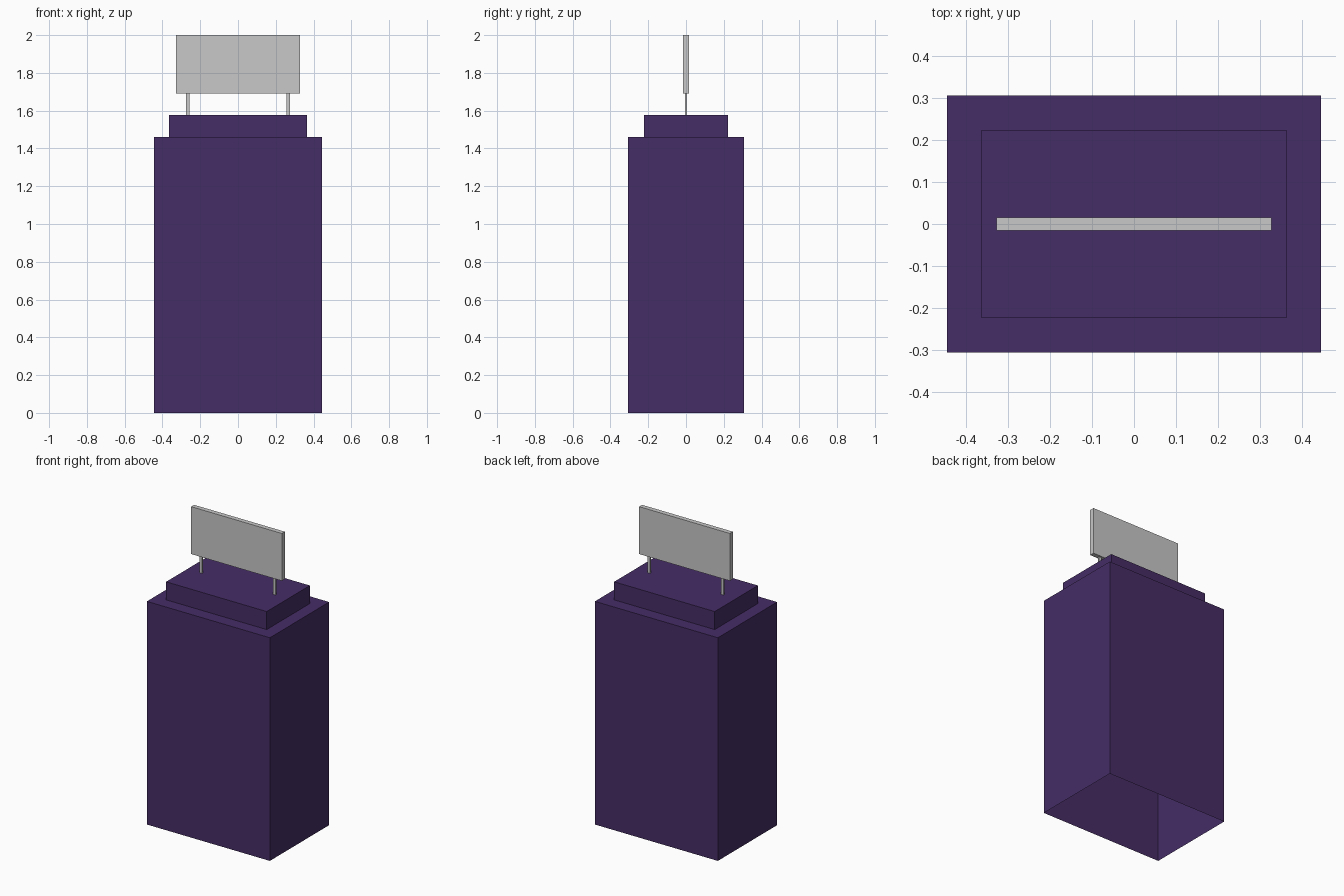
import bpy, bmesh

if "Cube" in bpy.data.objects:
    bpy.data.objects.remove(bpy.data.objects["Cube"])


def material(name, rgb):
    m = bpy.data.materials.new(name)
    m.diffuse_color = (*rgb, 1.0)
    m.use_nodes = True
    m.node_tree.nodes["Principled BSDF"].inputs["Base Color"].default_value = m.diffuse_color
    return m


purple = material("dark_purple", (0.061, 0.026, 0.133))
grey = material("light_grey", (0.578, 0.578, 0.578))


def finish(name, bm, mat):
    me = bpy.data.meshes.new(name)
    bm.to_mesh(me)
    bm.free()
    ob = bpy.data.objects.new(name, me)
    bpy.context.collection.objects.link(ob)
    me.materials.append(mat)
    return ob


def box(name, x, hx, hy, z0, z1, mat):
    bm = bmesh.new()
    bmesh.ops.create_cube(bm, size=1)
    for v in bm.verts:
        v.co = (x + v.co.x * 2 * hx, v.co.y * 2 * hy, z0 + (v.co.z + 0.5) * (z1 - z0))
    return finish(name, bm, mat)


# Stepped tower: one hollow shell, open underneath
bm = bmesh.new()
steps = [(0.445, 0.306, 0.0), (0.445, 0.306, 1.46), (0.364, 0.223, 1.46), (0.364, 0.223, 1.578)]
rings = [[bm.verts.new((sx * hx, sy * hy, z)) for sx, sy in ((-1, -1), (1, -1), (1, 1), (-1, 1))]
         for hx, hy, z in steps]
for lo, hi in zip(rings, rings[1:]):
    for i in range(4):
        j = (i + 1) % 4
        bm.faces.new((lo[i], lo[j], hi[j], hi[i]))
bm.faces.new(rings[-1])
finish("tower_shell", bm, purple)

# Rooftop sign board and its two posts
box("sign_board", 0, 0.328, 0.0155, 1.69, 2.0, grey)
for side, name in ((-1, "left"), (1, "right")):
    box(name + "_sign_post", side * 0.266, 0.009, 0.004, 1.578, 1.69, grey)
